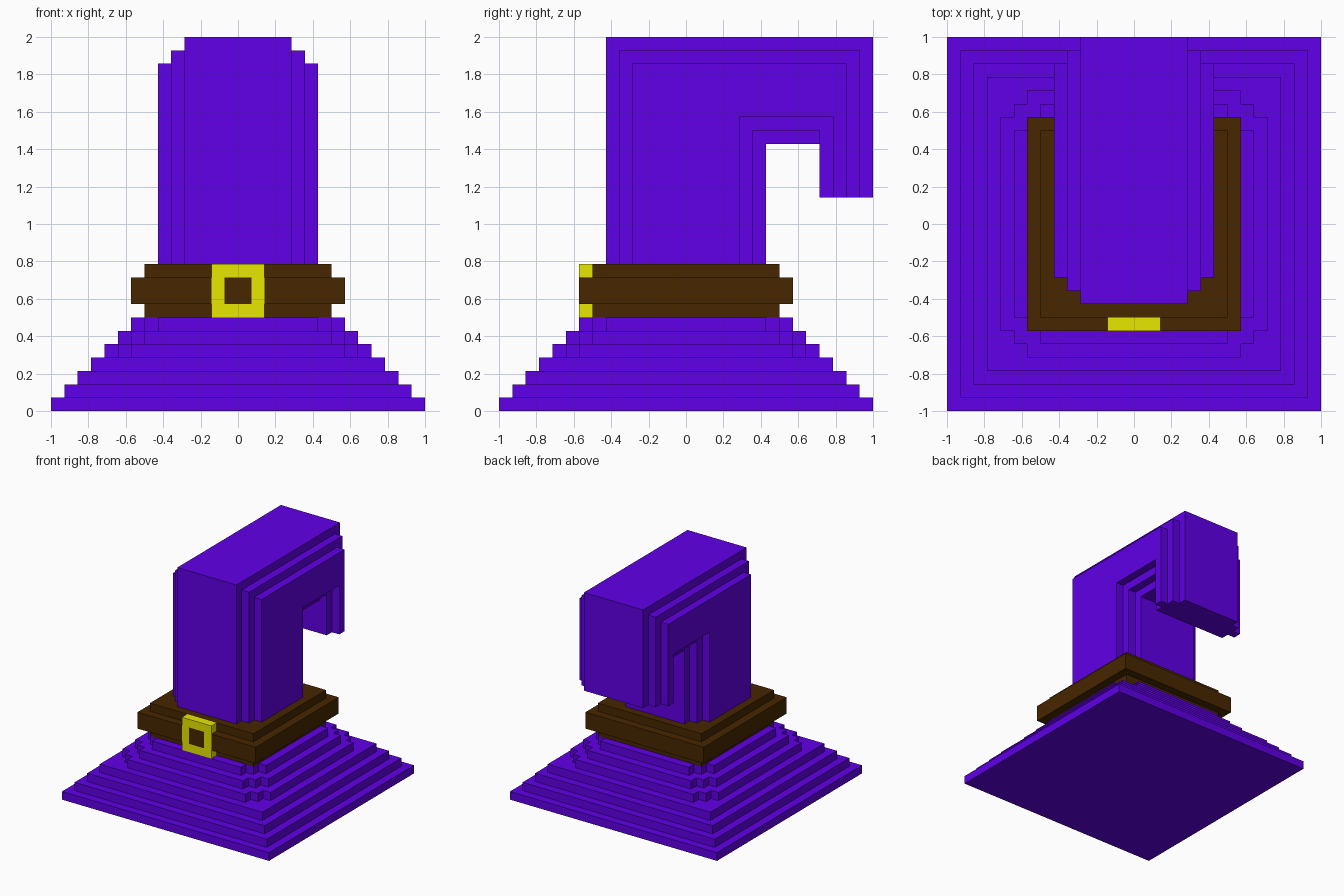
import bpy, bmesh

if "Cube" in bpy.data.objects:
    bpy.data.objects.remove(bpy.data.objects["Cube"])

U = 1 / 14  # one block step


def material(name, rgb):
    m = bpy.data.materials.new(name)
    m.diffuse_color = (*rgb, 1)
    m.use_nodes = True
    m.node_tree.nodes["Principled BSDF"].inputs["Base Color"].default_value = m.diffuse_color
    return m


PURPLE = material("purple felt", (0.117, 0.0, 0.8))
BROWN = material("brown leather", (0.063, 0.02, 0.0))
YELLOW = material("yellow metal", (0.8, 0.8, 0.0))


def build(name, mat, slabs, axis="z", mirror=False):
    """Extrude each (outline, start, end) slab along the axis, in block steps."""
    place = {"x": lambda a, b, t: (t, a, b),
             "y": lambda a, b, t: (a, t, b),
             "z": lambda a, b, t: (a, b, t)}[axis]
    bm = bmesh.new()
    for outline, t0, t1 in slabs:
        low = [bm.verts.new([c * U for c in place(a, b, t0)]) for a, b in outline]
        high = [bm.verts.new([c * U for c in place(a, b, t1)]) for a, b in outline]
        bm.faces.new(low[::-1])
        bm.faces.new(high)
        for i in range(len(low)):
            bm.faces.new((low[i - 1], low[i], high[i], high[i - 1]))
    bmesh.ops.recalc_face_normals(bm, faces=bm.faces)
    me = bpy.data.meshes.new(name)
    bm.to_mesh(me)
    bm.free()
    me.materials.append(mat)
    ob = bpy.data.objects.new(name, me)
    bpy.context.collection.objects.link(ob)
    if mirror:
        ob.modifiers.new("mirror", "MIRROR")
    return ob


def ring(corner):
    """Repeat a corner outline around the four quadrants."""
    pts = []
    for _ in range(4):
        pts += corner
        corner = [(-y, x) for x, y in corner]
    return pts


def square(n):
    return ring([(n, n)])


def notched(n):
    return ring([(n, n - 2), (n - 1, n - 2), (n - 1, n - 1), (n - 2, n - 1), (n - 2, n)])


# Stepped brim: square layers, then layers with stepped corners
build("brim", PURPLE,
      [(square(14 - k) if k < 4 else notched(14 - k), k, k + 1) for k in range(7)])

# Belt: wide middle layer with slots where the buckle sits flush
belt_middle = [(8, 8), (-8, 8), (-8, -8), (-2, -8), (-2, -7), (-1, -7), (-1, -8),
               (1, -8), (1, -7), (2, -7), (2, -8), (8, -8)]
build("belt", BROWN, [(square(7), 7, 8), (belt_middle, 8, 10), (square(7), 10, 11)])

# Buckle: square frame made of two bars and two posts
bar = [(-2, 0), (2, 0), (2, 1), (-2, 1)]
post = [(-2, 1), (-1, 1), (-1, 3), (-2, 3)]
frame = [bar, [(x, z + 3) for x, z in bar], post, [(x + 3, z) for x, z in post]]
build("buckle", YELLOW, [([(x, z + 7) for x, z in p], -8, -7) for p in frame], axis="y")


# Folded cone: hooked side profile, shrinking towards the sides
def hook(i, tip_front):
    return [(i - 6, 11), (6 - i, 11), (6 - i, 20 + i), (tip_front, 20 + i),
            (tip_front, 16), (14 - i, 16), (14 - i, 28 - i), (i - 6, 28 - i)]


build("folded_cone", PURPLE, [(hook(0, 10), -4, 4)], axis="x")
build("cone_sides", PURPLE, [(hook(1, 10), 4, 5), (hook(2, 11), 5, 6)],
      axis="x", mirror=True)
